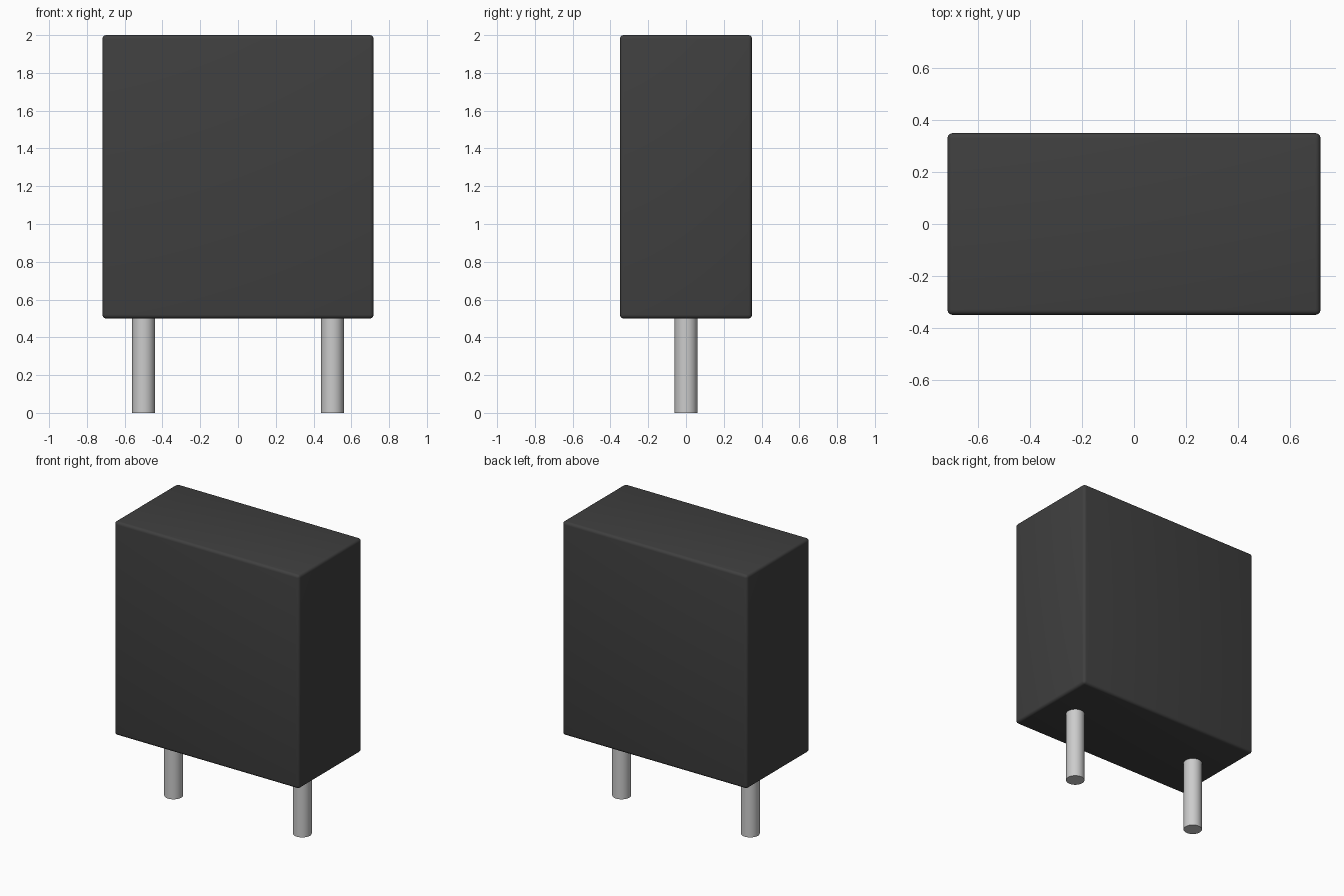
import bpy
import math

if "Cube" in bpy.data.objects:
    bpy.data.objects.remove(bpy.data.objects["Cube"])

WIDTH, DEPTH = 1.436, 0.70
BODY_BOTTOM, TOP = 0.50, 2.0
PIN_X, PIN_RADIUS = 0.50, 0.06


def smooth(obj):
    bpy.ops.object.select_all(action='DESELECT')
    obj.select_set(True)
    bpy.context.view_layer.objects.active = obj
    bpy.ops.object.shade_smooth_by_angle(angle=math.radians(40))


# Dark casing with softly rounded edges
bpy.ops.mesh.primitive_cube_add(size=1, location=(0, 0, (BODY_BOTTOM + TOP) / 2))
body = bpy.context.object
body.name = "casing"
body.scale = (WIDTH, DEPTH, TOP - BODY_BOTTOM)
bpy.ops.object.transform_apply(location=False, rotation=False, scale=True)
bevel = body.modifiers.new("rounded_edges", 'BEVEL')
bevel.width = 0.02
bevel.segments = 4
bpy.ops.object.modifier_apply(modifier=bevel.name)
smooth(body)

dark = bpy.data.materials.new("dark_plastic")
dark.diffuse_color = (0.05, 0.05, 0.05, 1)
dark.use_nodes = True
dark.node_tree.nodes["Principled BSDF"].inputs["Base Color"].default_value = dark.diffuse_color
body.data.materials.append(dark)

# Two round pins under the casing
for side, x in (("left", -PIN_X), ("right", PIN_X)):
    bpy.ops.mesh.primitive_cylinder_add(vertices=32, radius=PIN_RADIUS, depth=BODY_BOTTOM,
                                        location=(x, 0, BODY_BOTTOM / 2))
    pin = bpy.context.object
    pin.name = side + "_pin"
    smooth(pin)
